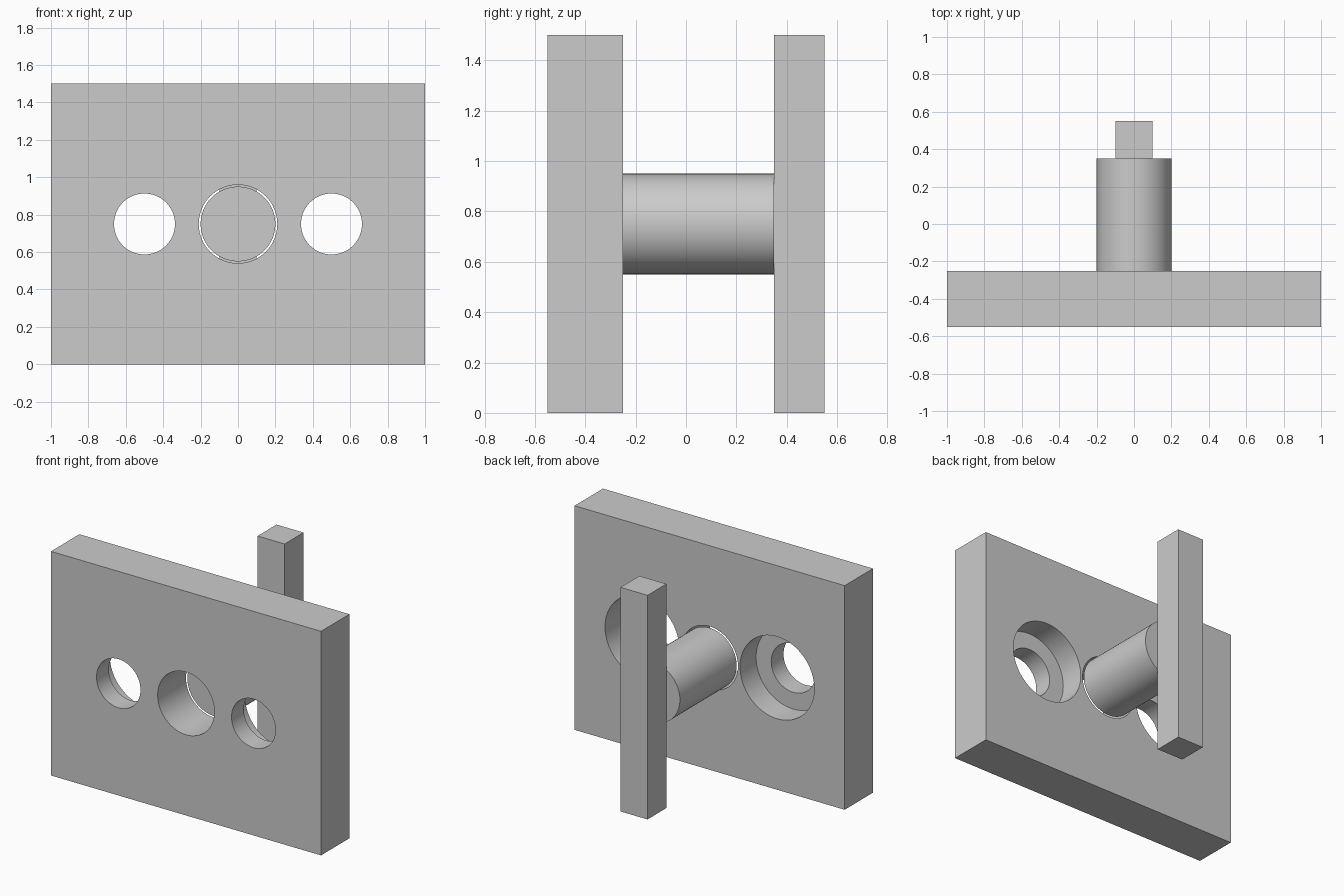
import bpy
import math

cube = bpy.data.objects.get("Cube")
if cube:
    bpy.data.objects.remove(cube, do_unlink=True)

# One plain grey for every part
grey = bpy.data.materials.new("plain_grey")
grey.use_nodes = True
colour = (0.6, 0.6, 0.6, 1)
grey.diffuse_color = colour
grey.node_tree.nodes["Principled BSDF"].inputs["Base Color"].default_value = colour

MID_Z = 0.75
FRONT, BACK, BAR_FRONT, BAR_BACK = -0.55, -0.25, 0.35, 0.55
LEDGE = -0.42


def box(name, width, y0, y1, height):
    bpy.ops.mesh.primitive_cube_add(size=1, location=(0, (y0 + y1) / 2, height / 2))
    ob = bpy.context.object
    ob.name = name
    ob.scale = (width, y1 - y0, height)
    bpy.ops.object.transform_apply(location=False, rotation=False, scale=True)
    ob.data.materials.append(grey)
    return ob


def rod(name, x, radius, y0, y1):
    bpy.ops.mesh.primitive_cylinder_add(
        vertices=64, radius=radius, depth=y1 - y0,
        location=(x, (y0 + y1) / 2, MID_Z), rotation=(math.pi / 2, 0, 0))
    ob = bpy.context.object
    ob.name = name
    ob.data.materials.append(grey)
    return ob


def smooth(ob):
    bpy.ops.object.select_all(action="DESELECT")
    ob.select_set(True)
    bpy.context.view_layer.objects.active = ob
    bpy.ops.object.shade_smooth_by_angle(angle=math.radians(30))


def drill(target, x, radius, y0, y1):
    cutter = rod("hole_cutter", x, radius, y0, y1)
    cutter.hide_render = True
    mod = target.modifiers.new("hole", "BOOLEAN")
    mod.operation = "DIFFERENCE"
    mod.solver = "EXACT"
    mod.object = cutter
    bpy.context.view_layer.objects.active = target
    bpy.ops.object.modifier_apply(modifier=mod.name)
    bpy.data.objects.remove(cutter, do_unlink=True)


# Mounting plate: central clearance hole, two screw holes counterbored from behind
plate = box("mounting_plate", 2, FRONT, BACK, 1.5)
drill(plate, 0, 0.21, FRONT - 0.1, BACK + 0.1)
for x in (-0.5, 0.5):
    drill(plate, x, 0.163, FRONT - 0.1, BACK + 0.1)
    drill(plate, x, 0.275, LEDGE, BACK + 0.1)
smooth(plate)

# Pin standing behind the plate, carried by an upright bar
smooth(rod("pin", 0, 0.2, BACK, BAR_FRONT))
box("upright_bar", 0.2, BAR_FRONT, BAR_BACK, 1.5)
